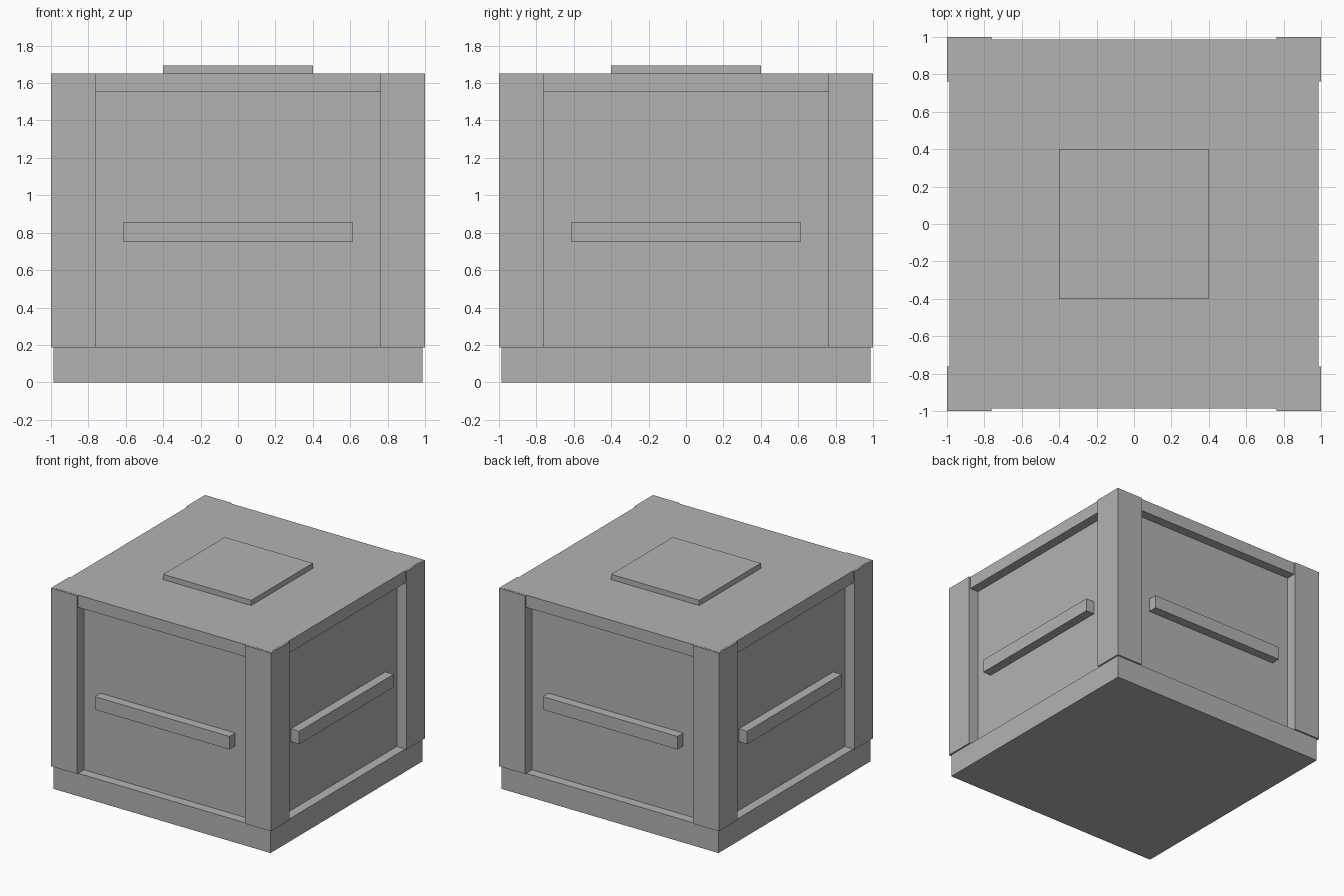
import bpy
from math import radians
from mathutils import Matrix

if "Cube" in bpy.data.objects:
    bpy.data.objects.remove(bpy.data.objects["Cube"])

grey = bpy.data.materials.new("plain grey")
grey.use_nodes = True
colour = (0.45, 0.45, 0.45, 1)
grey.diffuse_color = colour
grey.node_tree.nodes["Principled BSDF"].inputs["Base Color"].default_value = colour


def box(name, low, high, turn=0):
    """Box between two corners, turned about the vertical axis."""
    bpy.ops.mesh.primitive_cube_add(size=1)
    ob = bpy.context.object
    ob.name = name
    size = [h - l for l, h in zip(low, high)]
    centre = [(h + l) / 2 for l, h in zip(low, high)]
    ob.data.transform(Matrix.Rotation(radians(turn), 4, "Z")
                      @ Matrix.Translation(centre)
                      @ Matrix.Diagonal((*size, 1)))
    ob.data.materials.append(grey)
    return ob


EDGE = 0.987      # half width of base and lid
PANEL = 0.91      # half width of the recessed body
POST = 0.762      # inner edge of the corner posts
BASE, LID, TOP = 0.187, 1.551, 1.652

# Base, recessed body, lid and raised cap
box("base", (-EDGE, -EDGE, 0), (EDGE, EDGE, BASE))
box("body", (-PANEL, -PANEL, BASE), (PANEL, PANEL, LID))
box("lid", (-EDGE, -EDGE, LID), (EDGE, EDGE, TOP))
box("lid_cap", (-0.4, -0.4, TOP), (0.4, 0.4, 1.695))

# One corner post and one handle bar per side
for i, side in enumerate(("front", "left", "back", "right")):
    box(side + "_corner_post", (POST, -1, BASE), (1, -POST, TOP - 0.001), i * 90)
    box(side + "_handle", (-0.612, -0.985, 0.75), (0.612, -PANEL, 0.857), i * 90)
